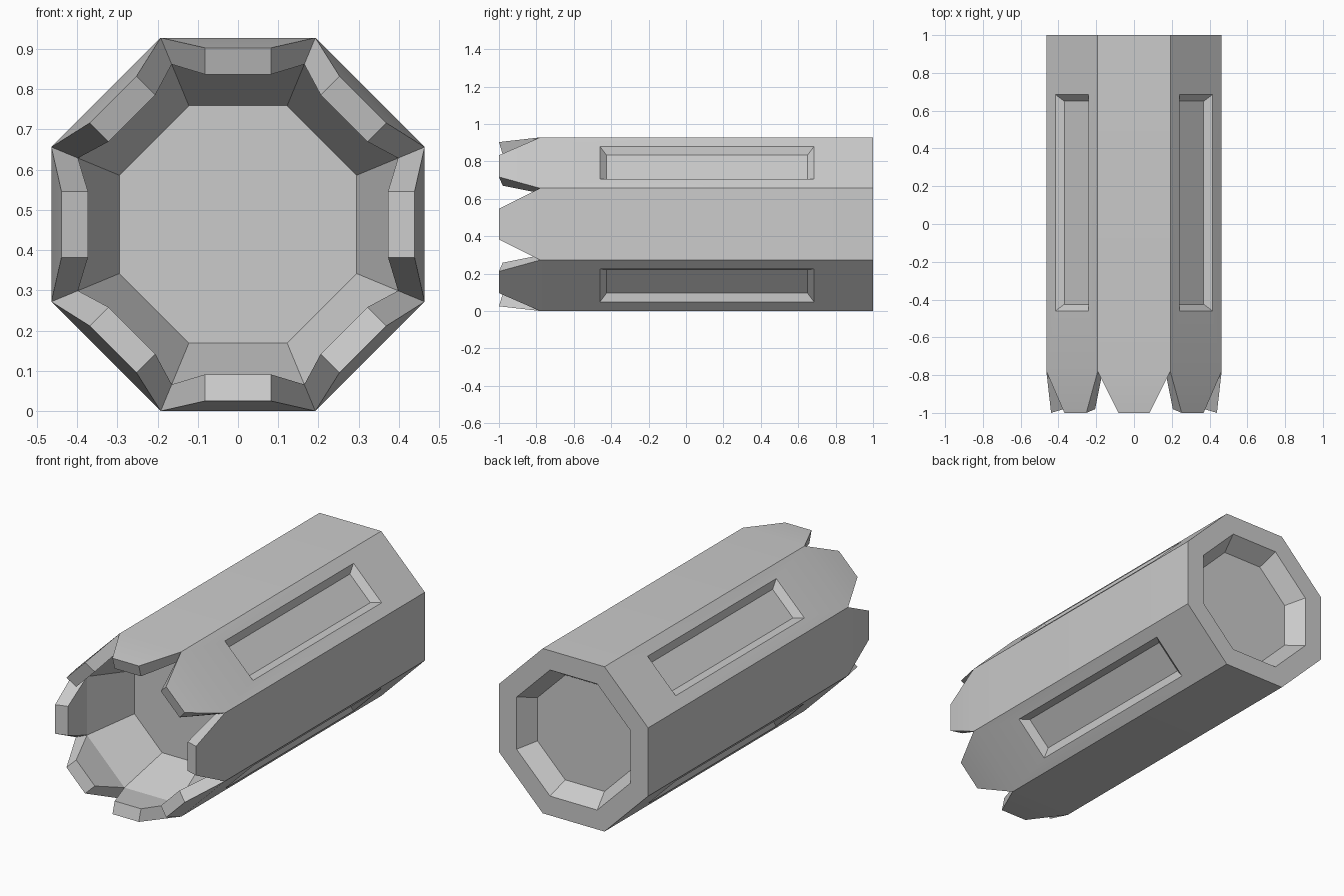
import bpy, bmesh, math
from mathutils import Vector

if "Cube" in bpy.data.objects:
    bpy.data.objects.remove(bpy.data.objects["Cube"])

T = math.tan(math.pi / 8)      # half side of an octagon with apothem 1
R = 0.464                      # body apothem, also the height of the axis
bm = bmesh.new()


def side(k):
    """Point maker for octagon side k: t along the side, y, n outwards."""
    a = k * math.pi / 4
    def point(t, y, n):
        return Vector((n * math.sin(a) + t * math.cos(a), y,
                       R + n * math.cos(a) - t * math.sin(a)))
    return point


def face(points):
    bm.faces.new([bm.verts.new(p) for p in points])


def strip(p, a, b):
    """Quad between two edges, each given as (half width, y, n)."""
    face([p(-a[0], *a[1:]), p(a[0], *a[1:]), p(b[0], *b[1:]), p(-b[0], *b[1:])])


def rect(p, half, y0, y1, n):
    return [p(-half, y0, n), p(half, y0, n), p(half, y1, n), p(-half, y1, n)]


def ring(a, b):
    """Four quads joining two rectangles."""
    for i in range(4):
        j = (i + 1) % 4
        face([a[i], a[j], b[j], b[i]])


def edge(n, y):
    return (n * T, y, n)


for k in range(8):
    p = side(k)
    # outer wall, with a sunken panel on the diagonal sides
    if k % 2:
        wall = rect(p, R * T, -0.78, 1, R)
        rim = rect(p, 0.124, -0.46, 0.685, R)
        floor = rect(p, 0.09, -0.425, 0.65, 0.432)
        ring(wall, rim)
        ring(rim, floor)
        face(floor)
    else:
        face(rect(p, R * T, -0.78, 1, R))
    # front tooth
    outer, tip = edge(R, -0.78), (0.082, -1, 0.439)
    tip_in, inner = (0.082, -0.98, 0.373), edge(0.398, -0.775)
    strip(p, outer, tip)
    strip(p, tip, tip_in)
    strip(p, tip_in, inner)
    for s in (-1, 1):
        face([p(s * h, y, n) for h, y, n in (outer, tip, tip_in, inner)])
    # front bowl wall
    strip(p, inner, edge(0.295, -0.5))
    # back rim and recess wall
    strip(p, edge(R, 1), edge(0.355, 1))
    strip(p, edge(0.355, 1), edge(0.295, 0.9))

# bowl and recess floors
for y in (-0.5, 0.9):
    face([side(k)(0.295 * T, y, 0.295) for k in range(8)])

bmesh.ops.remove_doubles(bm, verts=bm.verts, dist=0.0005)
bmesh.ops.recalc_face_normals(bm, faces=bm.faces)
mesh = bpy.data.meshes.new("octagonal_barrel")
bm.to_mesh(mesh)
bm.free()
barrel = bpy.data.objects.new("octagonal_barrel", mesh)
bpy.context.collection.objects.link(barrel)
bpy.context.view_layer.objects.active = barrel
barrel.select_set(True)
bpy.ops.object.shade_smooth_by_angle(angle=math.radians(15))
